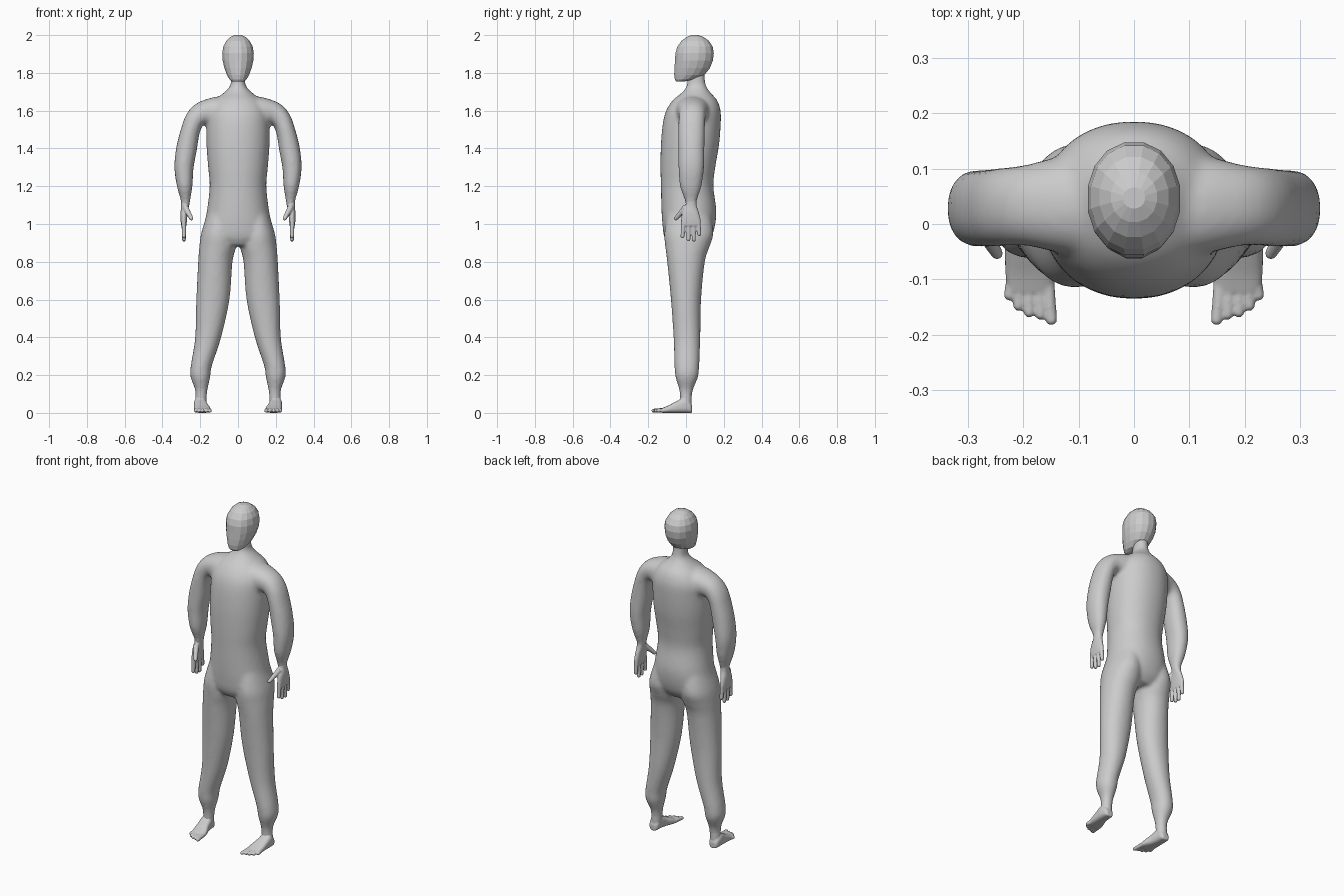
import bpy, bmesh, math
from mathutils import Vector

if "Cube" in bpy.data.objects:
    bpy.data.objects.remove(bpy.data.objects["Cube"])

grey = bpy.data.materials.new("plain grey")
grey.diffuse_color = (0.6, 0.6, 0.6, 1)
grey.use_nodes = True
grey.node_tree.nodes["Principled BSDF"].inputs["Base Color"].default_value = grey.diffuse_color


def spline(rows, n=5):
    """Catmull-Rom interpolation through rows of numbers."""
    out = []
    for i in range(len(rows) - 1):
        a, b, c, d = (rows[max(i - 1, 0)], rows[i], rows[i + 1],
                      rows[min(i + 2, len(rows) - 1)])
        for k in range(n):
            t = k / n
            out.append([0.5 * (2 * q + (r - p) * t + (2 * p - 5 * q + 4 * r - s) * t * t
                               + (3 * q - p - 3 * r + s) * t ** 3)
                        for p, q, r, s in zip(a, b, c, d)])
    out.append(list(rows[-1]))
    return out


def loft(bm, rings, seg=24, power=2.0, flip=1):
    """Skin rings given as (centre, half axis u, half axis v); flip=-1 mirrors in x."""
    loops = []
    for c, u, v in rings:
        loop = []
        for i in range(seg):
            a = 2 * math.pi * (i + 0.5) / seg
            cu, sv = math.cos(a), math.sin(a)
            p = (c + u * math.copysign(abs(cu) ** (2 / power), cu)
                 + v * math.copysign(abs(sv) ** (2 / power), sv))
            loop.append(bm.verts.new((p.x * flip, p.y, p.z)))
        loops.append(loop)
    for a, b in zip(loops, loops[1:]):
        for i in range(seg):
            j = (i + 1) % seg
            bm.faces.new((a[i], a[j], b[j], b[i]))
    bm.faces.new(loops[0])
    bm.faces.new(loops[-1])


def upright(rows):
    """Horizontal rings from (z, centre x, half width, front y, back y)."""
    return [(Vector((x, (f + b) / 2, z)), Vector((w, 0, 0)), Vector((0, (b - f) / 2, 0)))
            for z, x, w, f, b in rows]


def digit(bm, p0, p1, r0, r1):
    """Tapered round-ended finger or toe."""
    p0, p1 = Vector(p0), Vector(p1)
    d = (p1 - p0).normalized()
    u = d.orthogonal().normalized()
    v = d.cross(u)
    rings = [(p0, u * r0, v * r0)]
    for k in range(6):
        a = k / 6 * math.pi / 2
        r = r1 * math.cos(a)
        rings.append((p1 - d * r1 * (1 - math.sin(a)), u * r, v * r))
    loft(bm, rings, 12)


def finish(name, bm, voxel=None, smooth=0, mirror=False):
    bmesh.ops.recalc_face_normals(bm, faces=bm.faces)
    me = bpy.data.meshes.new(name)
    bm.to_mesh(me)
    bm.free()
    me.materials.append(grey)
    ob = bpy.data.objects.new(name, me)
    bpy.context.collection.objects.link(ob)
    if voxel:
        m = ob.modifiers.new("blend", 'REMESH')
        m.mode, m.voxel_size, m.use_smooth_shade = 'VOXEL', voxel, True
        m = ob.modifiers.new("soften", 'SMOOTH')
        m.factor, m.iterations = 0.5, smooth
    if mirror:
        m = ob.modifiers.new("pair", 'MIRROR')
        m.use_mirror_merge = False
    return ob


# body: torso and neck, blended with legs and arms
body = bmesh.new()
torso = [(.885, 0, .10, -.09, .10), (.93, 0, .175, -.115, .135), (1.0, 0, .177, -.125, .155),
         (1.08, 0, .163, -.13, .16), (1.2, 0, .15, -.133, .145), (1.3, 0, .158, -.135, .155),
         (1.42, 0, .167, -.133, .175), (1.53, 0, .167, -.123, .184), (1.6, 0, .16, -.105, .183),
         (1.655, 0, .125, -.07, .165), (1.695, 0, .075, -.022, .13), (1.73, 0, .043, .003, .107),
         (1.77, 0, .037, .008, .1), (1.84, 0, .037, .01, .1)]
loft(body, upright(spline(torso)), 40, 2.15)

leg = [(1.05, .09, .075, -.10, .13), (.95, .105, .09, -.115, .145), (.88, .108, .097, -.11, .125),
       (.8, .12, .091, -.10, .10), (.6, .133, .088, -.08, .08), (.4, .158, .069, -.066, .076),
       (.25, .194, .056, -.061, .07), (.19, .199, .052, -.056, .064), (.13, .195, .035, -.038, .04),
       (.09, .195, .031, -.032, .031), (.03, .197, .03, -.03, .03)]

# arm rows: x, z, in-plane radius, front y, back y
arm = [(.03, 1.6, .075, -.06, .13), (.12, 1.594, .078, -.055, .125), (.19, 1.585, .062, -.04, .108),
       (.23, 1.55, .053, -.04, .102), (.253, 1.49, .051, -.041, .1), (.272, 1.4, .055, -.041, .098),
       (.286, 1.3, .051, -.04, .096), (.282, 1.2, .041, -.032, .082), (.278, 1.13, .026, -.008, .06),
       (.279, 1.09, .021, 0, .054)]
rows = spline(arm)
arm_rings = []
for i, (x, z, r, f, b) in enumerate(rows):
    p, q = rows[max(i - 1, 0)], rows[min(i + 1, len(rows) - 1)]
    t = Vector((q[0] - p[0], 0, q[1] - p[1])).normalized()
    arm_rings.append((Vector((x, (f + b) / 2, z)), Vector((-t.z, 0, t.x)) * r,
                      Vector((0, (b - f) / 2, 0))))
for side in (1, -1):
    loft(body, upright(spline(leg)), 28, 2.1, side)
    loft(body, arm_rings, 24, 2.2, side)
finish("body", body, 0.01, 8)

# head: faceted egg with a forward chin
head = bmesh.new()
skull = [(1.755, 0, .03, -.053, -.005), (1.765, 0, .046, -.06, .05), (1.79, 0, .06, -.064, .1),
         (1.825, 0, .073, -.063, .128), (1.865, 0, .083, -.06, .144), (1.905, 0, .085, -.058, .149),
         (1.94, 0, .079, -.047, .143), (1.97, 0, .063, -.025, .122), (1.99, 0, .042, .003, .094),
         (2.0, 0, .02, .028, .066)]
loft(head, upright(skull), 16, 2.1)
finish("head", head)

# hands: flat palm, four fingers and a thumb
hand = bmesh.new()
palm = [(1.15, .279, .024, -.002, .055), (1.1, .28, .021, -.002, .056), (1.06, .285, .019, -.02, .068),
        (1.02, .287, .017, -.026, .078), (.99, .287, .014, -.024, .078)]
loft(hand, upright(spline(palm)), 24, 2.3)
for y0, y1, z in ((-.013, -.019, .924), (.013, .013, .908), (.039, .042, .906), (.064, .071, .935)):
    digit(hand, (.287, y0, 1.02), (.286, y1, z), .013, .0105)
digit(hand, (.28, .0, 1.09), (.243, -.06, 1.022), .017, .011)
finish("hands", hand, 0.004, 3, True)

# feet: wedge from heel to ball with five toes
foot = bmesh.new()
sole = [(.033, .2, .016, .035), (.022, .2, .028, .055), (-.01, .2, .034, .08), (-.05, .196, .037, .062),
        (-.09, .189, .043, .041), (-.125, .188, .04, .026)]
loft(foot, [(Vector((x, y, h / 2)), Vector((w, 0, 0)), Vector((0, 0, h / 2)))
            for y, x, w, h in spline(sole)], 24, 2.8)
loft(foot, upright([(.11, .195, .029, -.03, .03), (.03, .198, .03, -.03, .03)]), 24)
for x0, x1, y in ((.157, .148, -.183), (.173, .168, -.173), (.189, .189, -.169),
                  (.204, .209, -.157), (.217, .227, -.138)):
    digit(foot, (x0, -.095, .016), (x1, y, .0115), .013, .0105)
finish("feet", foot, 0.004, 3, True)
